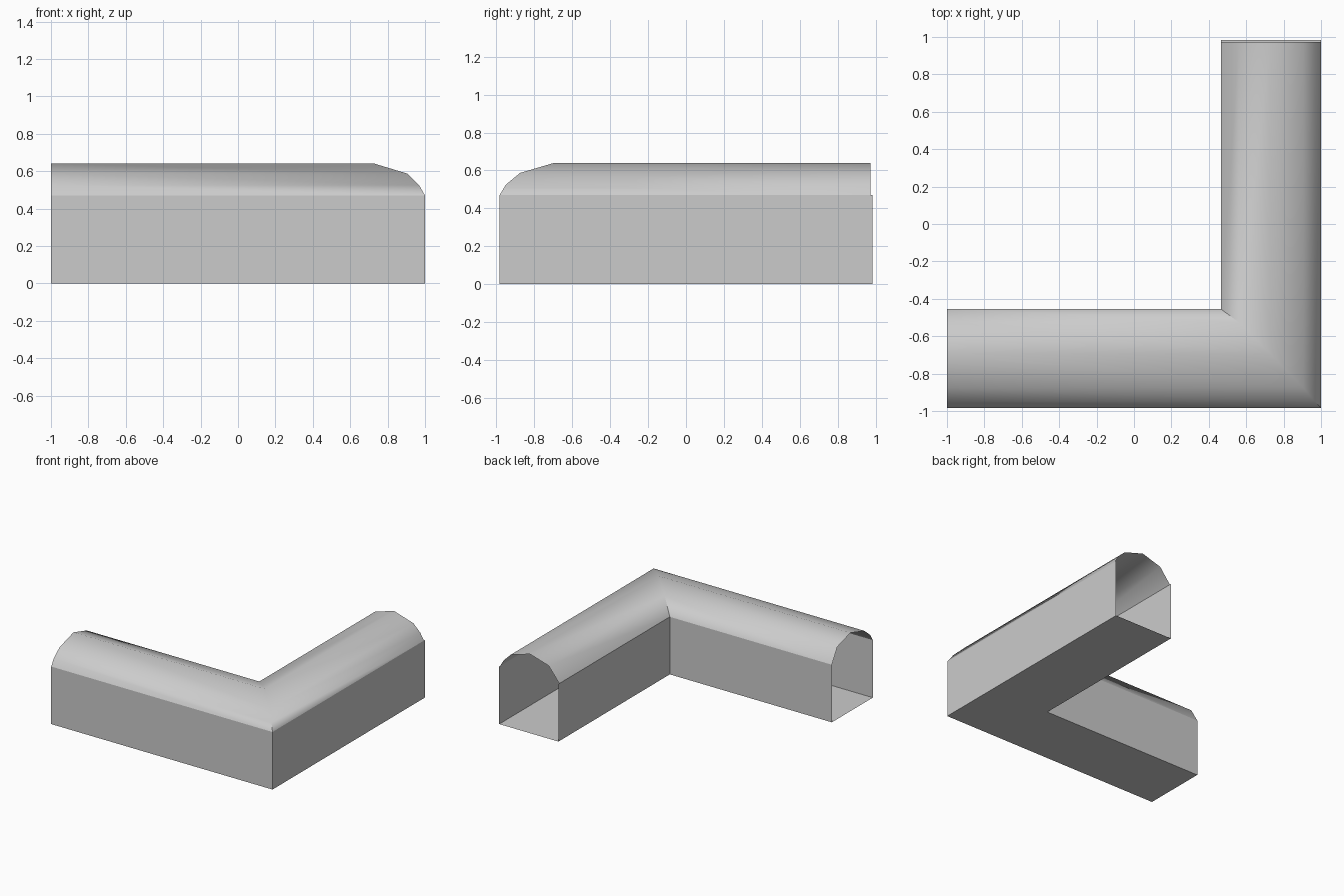
import bpy
import bmesh
import math

cube = bpy.data.objects.get("Cube")
if cube:
    bpy.data.objects.remove(cube, do_unlink=True)

grey = bpy.data.materials.new("plain grey")
grey.use_nodes = True
colour = (0.6, 0.6, 0.6, 1)
grey.diffuse_color = colour
grey.node_tree.nodes["Principled BSDF"].inputs["Base Color"].default_value = colour

WEST, NORTH = -1.0, 0.983
EAVES = 0.47


def sweep_corner(name, profile, north_end):
    """Sweep (x, y, z) mitre points to the west and north open ends."""
    bm = bmesh.new()
    rows = [[bm.verts.new(p) for p in ((WEST, y, z), (x, y, z), (x, north_end, z))]
            for x, y, z in profile]
    for a, b in zip(rows, rows[1:]):
        for i in range(2):
            bm.faces.new((a[i], a[i + 1], b[i + 1], b[i]))
    bmesh.ops.recalc_face_normals(bm, faces=bm.faces)
    mesh = bpy.data.meshes.new(name)
    bm.to_mesh(mesh)
    bm.free()
    mesh.materials.append(grey)
    obj = bpy.data.objects.new(name, mesh)
    bpy.context.collection.objects.link(obj)
    return obj


# Upright walls and floor, open at both ends
inner, outer = (0.465, -0.455), (1.0, -0.983)
trough = sweep_corner("walls_and_floor", [
    (*outer, EAVES), (*outer, 0), (*inner, 0), (*inner, EAVES)], NORTH)
# Normals face outwards
trough.data.flip_normals() if trough.data.polygons[0].normal.y > 0 else None

# Arched roof mitred round the corner
roof = sweep_corner("arched_roof", [
    (*inner, EAVES), (0.56, -0.525, 0.59), (0.73, -0.695, 0.64),
    (0.905, -0.875, 0.587), (0.968, -0.95, 0.525), (*outer, EAVES)], 0.972)
if roof.data.polygons[2].normal.z < 0:
    roof.data.flip_normals()

# Smooth vault with crisp mitre edges
bpy.ops.object.select_all(action="DESELECT")
roof.select_set(True)
bpy.context.view_layer.objects.active = roof
bpy.ops.object.shade_smooth_by_angle(angle=math.radians(63))
